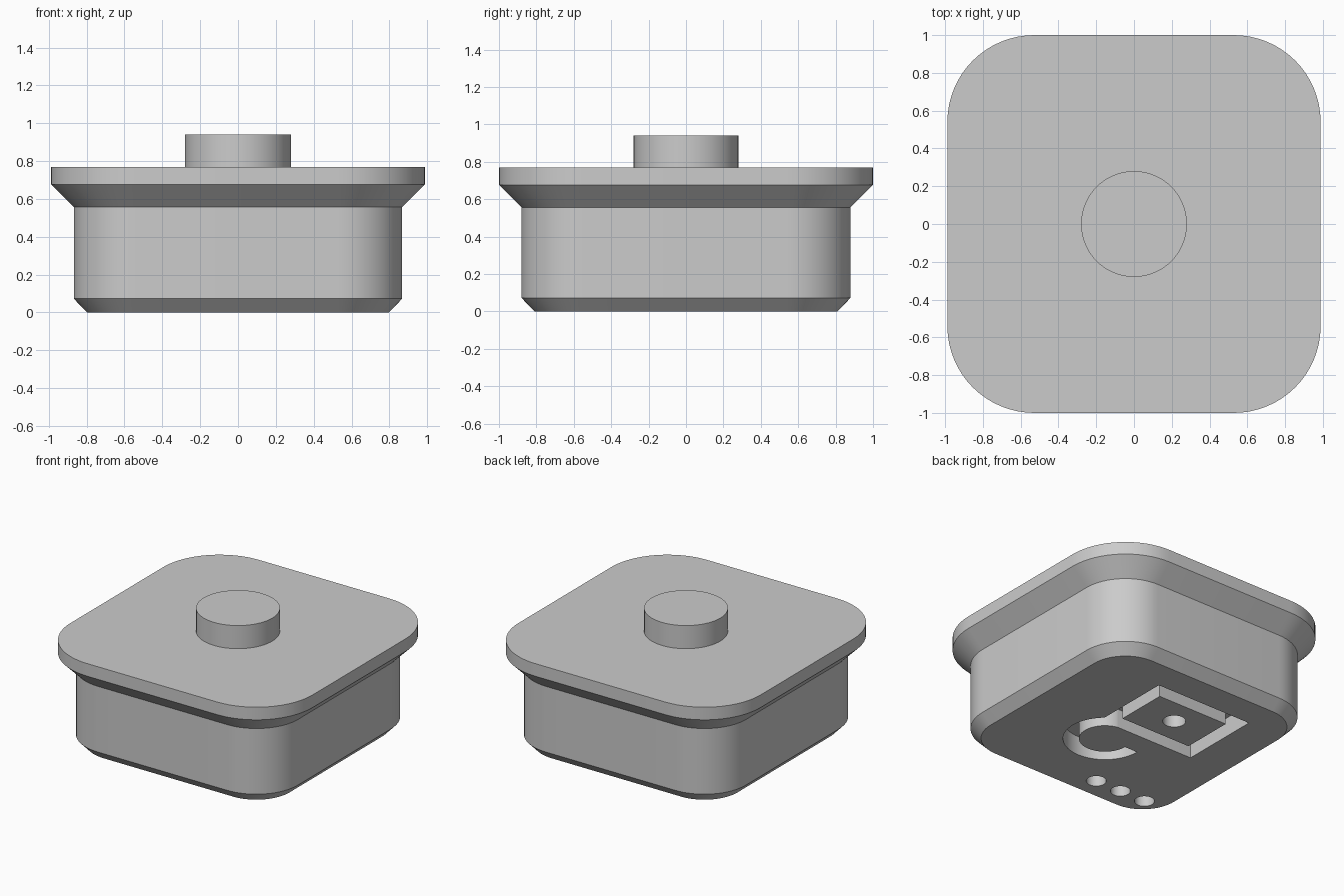
import bpy, bmesh, math

if "Cube" in bpy.data.objects:
    bpy.data.objects.remove(bpy.data.objects["Cube"])

grey = bpy.data.materials.new("light_grey")
grey.diffuse_color = (0.6, 0.6, 0.6, 1)
grey.use_nodes = True
grey.node_tree.nodes["Principled BSDF"].inputs["Base Color"].default_value = grey.diffuse_color


def make_object(name, bm):
    bmesh.ops.recalc_face_normals(bm, faces=bm.faces)
    mesh = bpy.data.meshes.new(name)
    bm.to_mesh(mesh)
    bm.free()
    mesh.materials.append(grey)
    ob = bpy.data.objects.new(name, mesh)
    bpy.context.collection.objects.link(ob)
    return ob


def arc(cx, cy, r, a0, a1, n):
    """Points on an arc, angles in degrees."""
    angles = [math.radians(a0 + (a1 - a0) * i / n) for i in range(n + 1)]
    return [(cx + r * math.cos(a), cy + r * math.sin(a)) for a in angles]


def rounded_rect(hx, hy, r, n=16):
    pts = []
    for k, (sx, sy) in enumerate([(1, 1), (-1, 1), (-1, -1), (1, -1)]):
        pts += arc(sx * (hx - r), sy * (hy - r), r, 90 * k, 90 * k + 90, n)
    return pts


def loft(name, sections):
    """Capped skin through (outline, z) sections."""
    bm = bmesh.new()
    rings = [[bm.verts.new((x, y, z)) for x, y in pts] for pts, z in sections]
    n = len(rings[0])
    for a, b in zip(rings, rings[1:]):
        for i in range(n):
            j = (i + 1) % n
            bm.faces.new((a[i], a[j], b[j], b[i]))
    bm.faces.new(rings[0])
    bm.faces.new(rings[-1])
    return make_object(name, bm)


def rect(x0, x1, y0, y1):
    return [(x0, y0), (x1, y0), (x1, y1), (x0, y1)]


def frame(name, outer, inner, z0, z1):
    """Closed band between two outlines."""
    bm = bmesh.new()
    loops = [[bm.verts.new((x, y, z)) for x, y in pts]
             for pts, z in ((outer, z0), (outer, z1), (inner, z1), (inner, z0))]
    n = len(outer)
    for a, b in zip(loops, loops[1:] + loops[:1]):
        for i in range(n):
            j = (i + 1) % n
            bm.faces.new((a[i], a[j], b[j], b[i]))
    return make_object(name, bm)


def smooth(ob):
    bpy.ops.object.select_all(action='DESELECT')
    ob.select_set(True)
    bpy.context.view_layer.objects.active = ob
    bpy.ops.object.shade_smooth_by_angle(angle=math.radians(25))


# Body: chamfered foot, straight wall, flared rim; each section is an offset of the wall
HX, HY, R = 0.868, 0.88, 0.34
body = loft("body", [(rounded_rect(HX + d, HY + d, R + d), z) for d, z in
                     [(-0.07, 0), (0, 0.073), (0, 0.557), (0.12, 0.677), (0.12, 0.77)]])

# Knob on top
knob = loft("knob", [(arc(0, 0, 0.28, 0, 354.375, 63), z) for z in (0.765, 0.94)])

# Recesses in the underside: square groove, hooked groove, round holes
DEPTH, LOW = 0.14, -0.1
cutters = [frame("square_groove_cutter", rect(-0.505, 0.28, -0.015, 0.592),
                 rect(-0.395, 0.18, 0.095, 0.482), LOW, DEPTH)]
hook = arc(0.097, -0.186, 0.28, -180, 90, 48) + arc(0.097, -0.186, 0.174, 90, -180, 48)
cutters.append(loft("hook_groove_cutter", [(hook, LOW), (hook, DEPTH)]))
for x, y, r in [(-0.108, 0.289, 0.077), (-0.222, -0.657, 0.067),
                (-0.432, -0.657, 0.067), (-0.642, -0.657, 0.067)]:
    circle = arc(x, y, r, 0, 348.75, 31)
    cutters.append(loft("hole_cutter", [(circle, LOW), (circle, DEPTH)]))

bpy.context.view_layer.objects.active = body
for cutter in cutters:
    cutter.hide_render = True
    mod = body.modifiers.new("recess", 'BOOLEAN')
    mod.operation = 'DIFFERENCE'
    mod.solver = 'EXACT'
    mod.object = cutter
    bpy.ops.object.modifier_apply(modifier=mod.name)
    bpy.data.objects.remove(cutter, do_unlink=True)

smooth(body)
smooth(knob)
